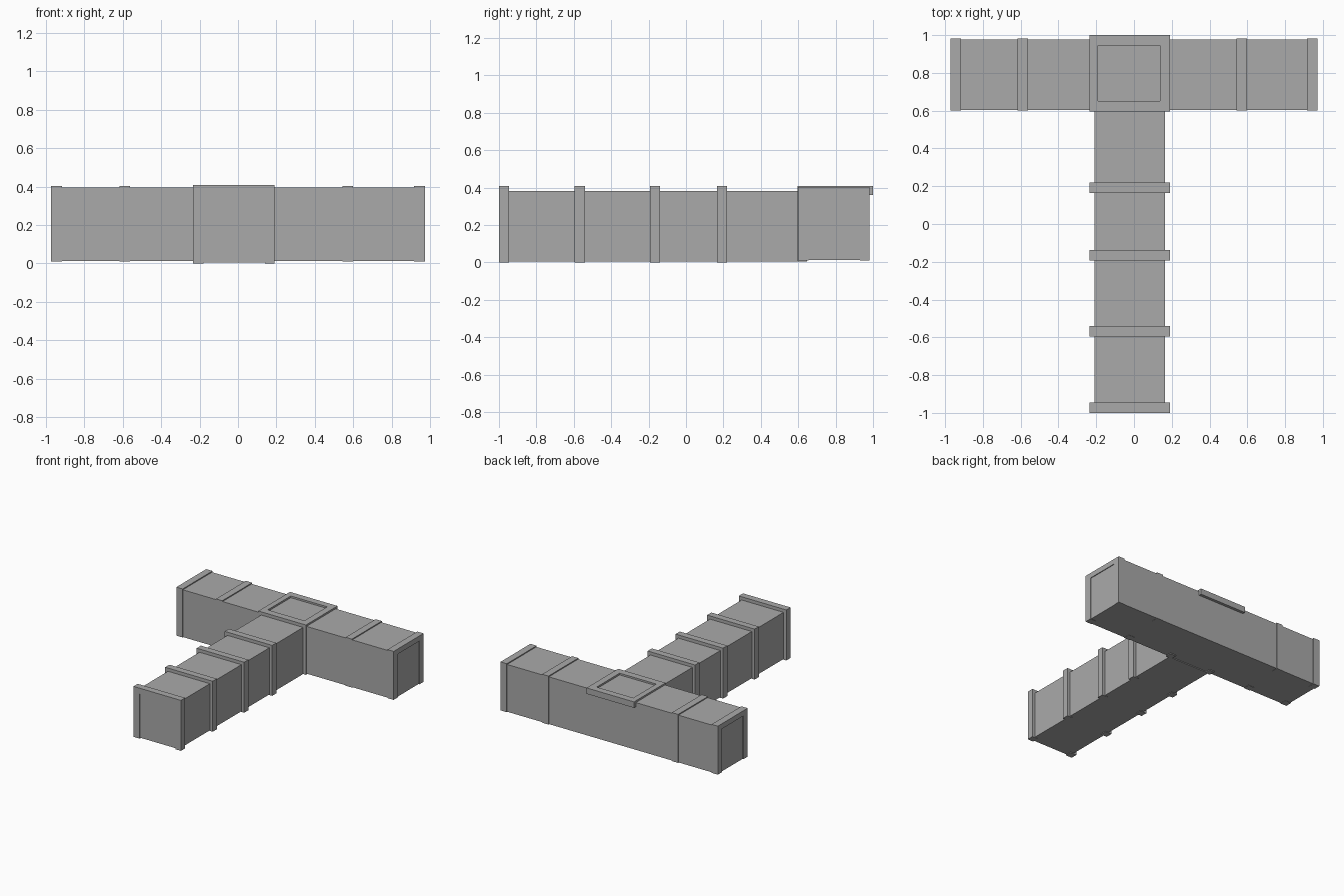
import bpy

if "Cube" in bpy.data.objects:
    bpy.data.objects.remove(bpy.data.objects["Cube"])

grey = bpy.data.materials.new("plain_grey")
grey.diffuse_color = (0.40, 0.40, 0.40, 1)
grey.use_nodes = True
grey.node_tree.nodes["Principled BSDF"].inputs["Base Color"].default_value = grey.diffuse_color


def boxes(name, spans):
    """One object made of boxes, each given as (x0, x1, y0, y1, z0, z1)."""
    verts, faces = [], []
    for x0, x1, y0, y1, z0, z1 in spans:
        b = len(verts)
        verts += [(x, y, z) for z in (z0, z1)
                  for x, y in ((x0, y0), (x1, y0), (x1, y1), (x0, y1))]
        faces += [tuple(b + i for i in f) for f in
                  ((3, 2, 1, 0), (4, 5, 6, 7), (0, 1, 5, 4),
                   (1, 2, 6, 5), (2, 3, 7, 6), (3, 0, 4, 7))]
    mesh = bpy.data.meshes.new(name)
    mesh.from_pydata(verts, [], faces)
    mesh.materials.append(grey)
    obj = bpy.data.objects.new(name, mesh)
    bpy.context.collection.objects.link(obj)
    return obj


# Main corridor bodies
boxes("stem_corridor", [(-0.21, 0.165, -0.993, 0.606, 0.005, 0.382)])
boxes("cross_corridor", [(-0.966, 0.966, 0.604, 0.977, 0.012, 0.394)])

# Ribs wrapped around the stem: two posts and a roof beam
XL, XR, TOP = -0.235, 0.19, 0.408
for i, y in enumerate((-1.0, -0.595, -0.192, 0.165)):
    y1 = y + 0.054
    boxes(f"stem_rib_{i + 1}", [
        (XL, -0.18, y, y1, 0.0, 0.36),
        (0.14, XR, y, y1, 0.0, 0.36),
        (XL, XR, y, y1, 0.36, TOP)])

# Shallow ribs around the cross corridor
for i, x in enumerate((-0.972, -0.617, 0.543, 0.916)):
    x1 = x + 0.056
    boxes(f"cross_rib_{i + 1}", [
        (x, x1, 0.60, 0.655, 0.010, 0.36),
        (x, x1, 0.93, 0.982, 0.010, 0.36),
        (x, x1, 0.60, 0.982, 0.36, 0.402)])

# Square roof frame over the junction, overhanging at the back
boxes("junction_frame", [
    (XL, XR, 0.596, 0.652, 0.36, TOP),
    (XL, XR, 0.945, 1.0, 0.36, TOP),
    (XL, -0.19, 0.652, 0.945, 0.36, TOP),
    (0.137, XR, 0.652, 0.945, 0.36, TOP)])

# Corner posts where the stem meets the cross corridor
boxes("junction_posts", [
    (XL, -0.19, 0.596, 0.648, 0.005, 0.36),
    (0.137, XR, 0.596, 0.648, 0.005, 0.36)])
